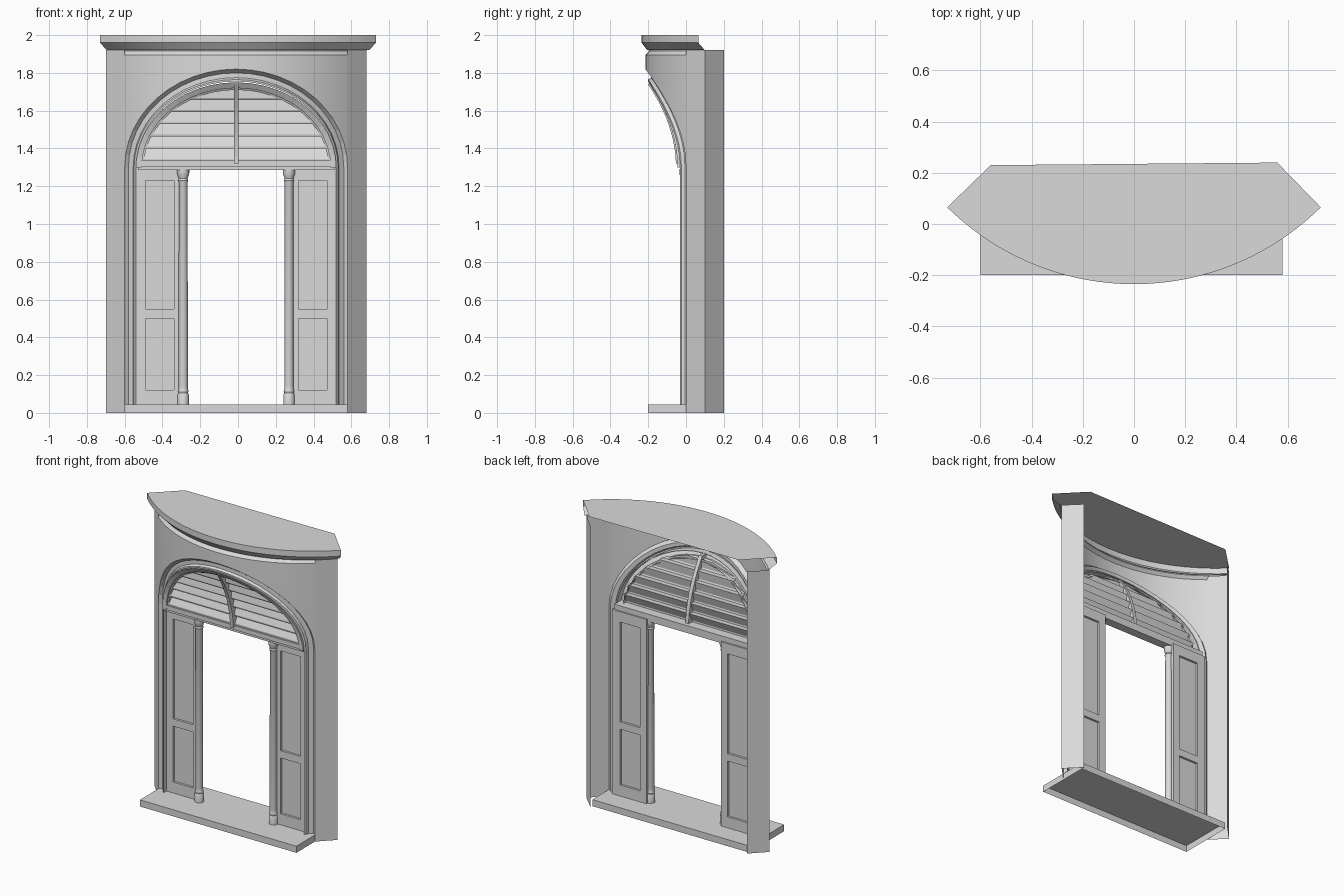
import bpy, bmesh, math
from mathutils import Vector

cube = bpy.data.objects.get("Cube")
if cube:
    bpy.data.objects.remove(cube)

stone = bpy.data.materials.new("pale_grey_stone")
stone.use_nodes = True
GREY = (0.7, 0.7, 0.7, 1)
stone.diffuse_color = GREY
stone.node_tree.nodes["Principled BSDF"].inputs["Base Color"].default_value = GREY

CX = -0.01            # axis of the doorway
FLOOR = 0.045         # top of the sill
SPRING = 1.3          # where the arch starts
FRONT = Vector((0, -1, 0))


def finish(name, bm, smooth=False):
    mesh = bpy.data.meshes.new(name)
    bm.to_mesh(mesh)
    bm.free()
    mesh.materials.append(stone)
    ob = bpy.data.objects.new(name, mesh)
    bpy.context.collection.objects.link(ob)
    if smooth:
        bpy.ops.object.select_all(action='DESELECT')
        ob.select_set(True)
        bpy.context.view_layer.objects.active = ob
        bpy.ops.object.shade_smooth_by_angle(angle=math.radians(30))
    return ob


def loft(name, rows, facing=FRONT, closed=False, smooth=False):
    """Skin rows of points into a sheet whose faces look along 'facing'."""
    bm = bmesh.new()
    grid = [[bm.verts.new(p) for p in row] for row in rows]
    n = len(rows[0])
    for a, b in zip(grid, grid[1:]):
        for i in range(n if closed else n - 1):
            j = (i + 1) % n
            bm.faces.new((a[i], a[j], b[j], b[i]))
    bm.normal_update()
    if closed:
        for ring in (grid[0], grid[-1]):
            bm.faces.new(ring)
        bmesh.ops.recalc_face_normals(bm, faces=bm.faces)
    elif sum(f.normal.dot(facing) * f.calc_area() for f in bm.faces) < 0:
        bmesh.ops.reverse_faces(bm, faces=bm.faces)
    return finish(name, bm, smooth)


def boxes(name, specs):
    """One object from boxes given as (x0, x1, y0, y1, z0, z1)."""
    bm = bmesh.new()
    for x0, x1, y0, y1, z0, z1 in specs:
        made = bmesh.ops.create_cube(bm, size=1)["verts"]
        for v in made:
            v.co = ((x0 + x1) / 2 + v.co.x * (x1 - x0),
                    (y0 + y1) / 2 + v.co.y * (y1 - y0),
                    (z0 + z1) / 2 + v.co.z * (z1 - z0))
    return finish(name, bm)


def bow(x, mid, half, end):
    """Depth of a circular bow, 'mid' at the centre and 'end' at x = half."""
    sag = end - mid
    r = (half * half + sag * sag) / (2 * sag)
    return mid + r - math.sqrt(r * r - x * x)


def wall_y(x):
    return bow(x, -0.215, 0.59, 0.0)


def arch(a, h, steps=24):
    """Half ellipse from left to right as (x, z) pairs."""
    out = []
    for i in range(steps + 1):
        t = math.pi * i / steps
        out.append((-a * math.cos(t), SPRING + h * math.sin(t)))
    return out


# bowed wall above the arch, with a sloping ledge at its top
edge = arch(0.59, 0.52)
wall = [[(CX + x, wall_y(x), z) for x, z in edge]]
for z, back in ((1.895, 0), (1.915, 0.02), (1.92, 0.02)):
    wall.append([(CX + x, wall_y(x) + back, z) for x, _ in edge])
loft("bowed_wall", wall, smooth=True)

# stepped surround of the opening
surround = []
for a, h, d in ((0.59, 0.52, 0), (0.57, 0.5, 0.03), (0.545, 0.475, 0.03),
                (0.54, 0.465, 0.015), (0.53, 0.455, 0.015), (0.53, 0.455, 0.05)):
    pts = [(-a, FLOOR)] + arch(a, h) + [(a, FLOOR)]
    surround.append([(CX + x, wall_y(x) + d, z) for x, z in pts])
loft("arch_surround", surround)

# angled end piers
for side, s in (("left", 1), ("right", -1)):
    plan = [(0.59, 0.0), (0.69, 0.1), (0.59, 0.2)]
    rows = [[(CX + s * x, y, z) for x, y in plan] for z in (0, 1.92)]
    loft(side + "_pier", rows, Vector((s, 0, 0)))

# cornice moulding and its flat cap
N = 32
cornice = []
for half, mid, end, z in ((0.675, -0.19, 0.1, 1.92), (0.695, -0.205, 0.1, 1.92),
                          (0.73, -0.235, 0.065, 1.96), (0.73, -0.235, 0.065, 2.0)):
    xs = [half * (2 * i / N - 1) for i in range(N + 1)]
    cornice.append([(x, bow(x, mid, half, end), z) for x in xs])
loft("cornice", cornice, smooth=True)

bm = bmesh.new()
outline = cornice[-1] + [(0.56, 0.24, 2.0), (-0.56, 0.23, 2.0)]
bm.faces.new([bm.verts.new(p) for p in outline])
finish("cornice_cap", bm)

# hollow door sill
bm = bmesh.new()
bmesh.ops.create_cube(bm, size=1)
for v in bm.verts:
    v.co = (CX + v.co.x * 1.18, -0.01 + v.co.y * 0.38, (v.co.z + 0.5) * FLOOR)
bmesh.ops.delete(bm, geom=[f for f in bm.faces if f.normal.z < -0.5], context='FACES_ONLY')
finish("door_sill", bm)


# louvred fanlight, leaning forward as it rises
def lean(z):
    return -0.045 - 0.155 * ((z - SPRING) / 0.45) ** 2


frame = []
for a, h, d in ((0.53, 0.45, 0.035), (0.53, 0.45, 0), (0.5, 0.42, 0),
                (0.5, 0.42, 0.012), (0.49, 0.41, 0.012), (0.49, 0.41, 0.04)):
    frame.append([(CX + x, lean(z) + d, z) for x, z in arch(a, h)])
loft("fanlight_frame", frame)

SLATS = 6
LOW, HIGH = 1.335, 1.722
slats = []
for i in range(SLATS):
    z0 = LOW + (HIGH - LOW) * i / SLATS
    z1 = LOW + (HIGH - LOW) * (i + 1) / SLATS
    for z, d in ((z0, 0.012), (z0 + 0.01, 0.012), (z1, 0.045)):
        w = 0.5 * math.sqrt(max(0.01, 1 - ((z - SPRING) / 0.43) ** 2))
        slats.append([(CX - w, lean(z) + d, z), (CX + w, lean(z) + d, z)])
loft("fanlight_louvres", slats)

bars = []
for i in range(11):
    z = 1.32 + 0.042 * i
    y = lean(z)
    bars.append([(CX - 0.012, y - 0.008, z), (CX + 0.012, y - 0.008, z),
                 (CX + 0.012, y + 0.05, z), (CX - 0.012, y + 0.05, z)])
loft("fanlight_mullion", bars, closed=True)

boxes("fanlight_rail", [
    (CX - 0.53, CX + 0.53, -0.045, 0.03, 1.305, 1.335),
    (CX - 0.52, CX + 0.52, -0.03, 0.03, 1.285, 1.305)])

# side panels: stiles and rails around two recessed fields
for side, s in (("left", 1), ("right", -1)):
    parts = []
    for x0, x1, y0, y1, z0, z1 in (
            (0.28, 0.33, 0, 0.04, FLOOR, SPRING), (0.48, 0.54, 0, 0.04, FLOOR, SPRING),
            (0.33, 0.48, 0, 0.04, FLOOR, 0.12), (0.33, 0.48, 0, 0.04, 0.5, 0.55),
            (0.33, 0.48, 0, 0.04, 1.23, SPRING), (0.33, 0.48, 0.015, 0.025, 0.12, 1.23)):
        xa, xb = sorted((CX + s * x0, CX + s * x1))
        parts.append((xa, xb, y0, y1, z0, z1))
    boxes(side + "_side_panel", parts)

# turned columns
PROFILE = [(0.03, 0.045), (0.03, 0.095), (0.025, 0.105), (0.028, 0.115), (0.024, 0.13),
           (0.025, 0.14), (0.023, 1.22), (0.027, 1.23), (0.023, 1.24), (0.03, 1.26),
           (0.032, 1.27), (0.032, 1.29)]
SIDES = 16
for side, s in (("left", 1), ("right", -1)):
    rings = []
    for r, z in PROFILE:
        rings.append([(CX + s * 0.28 + r * math.cos(2 * math.pi * k / SIDES),
                       -0.003 + r * math.sin(2 * math.pi * k / SIDES), z) for k in range(SIDES)])
    loft(side + "_column", rings, closed=True, smooth=True)
